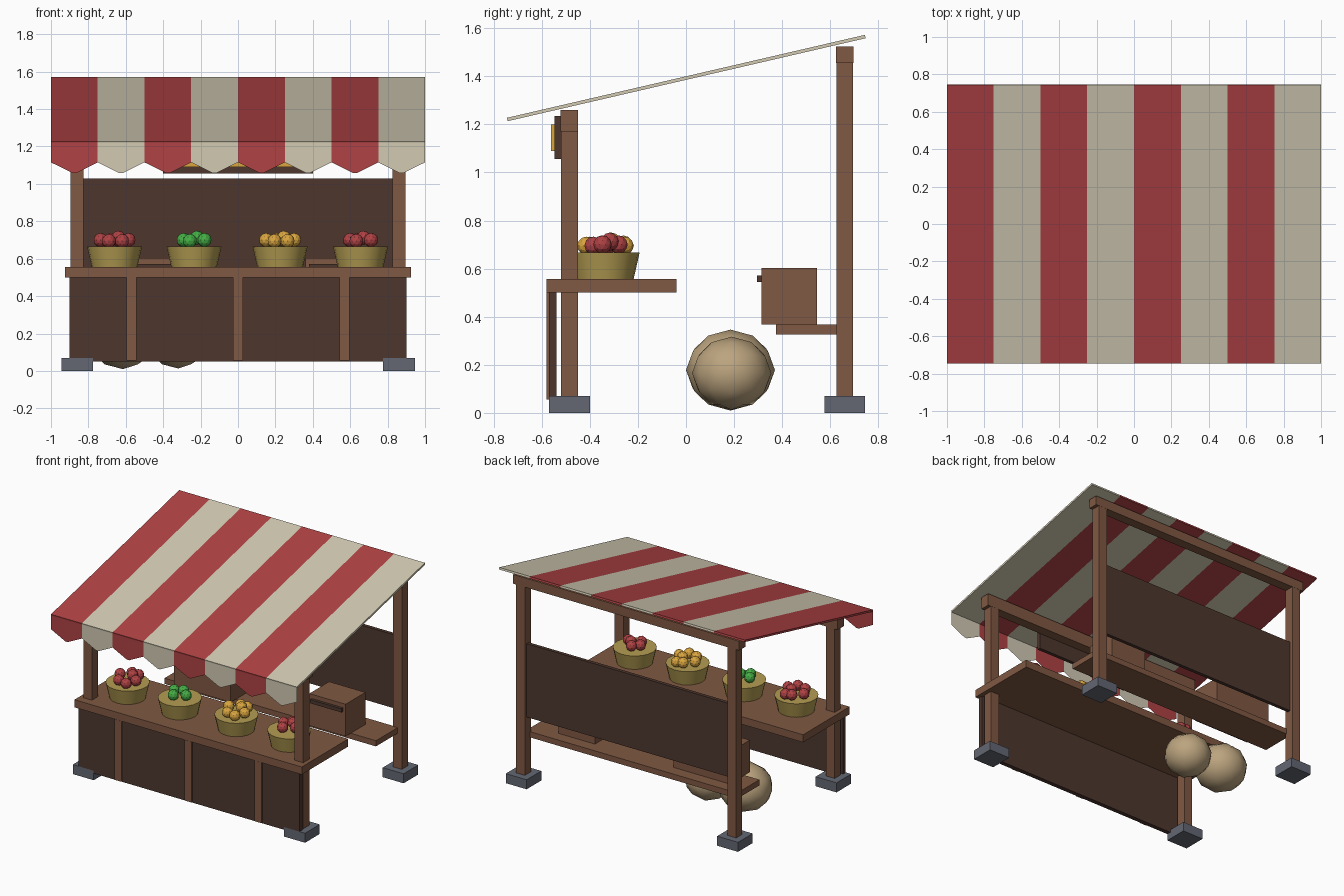
import bpy, bmesh, math
from mathutils import Matrix, Vector

if "Cube" in bpy.data.objects:
    bpy.data.objects.remove(bpy.data.objects["Cube"])


def material(name, rgb):
    m = bpy.data.materials.new(name)
    m.diffuse_color = (*rgb, 1)
    m.use_nodes = True
    m.node_tree.nodes["Principled BSDF"].inputs["Base Color"].default_value = m.diffuse_color
    return m


WOOD = material("wood", (0.215, 0.098, 0.055))
DARK = material("dark wood", (0.075, 0.037, 0.027))
STONE = material("stone", (0.125, 0.137, 0.17))
RED = material("red", (0.43, 0.054, 0.058))
CREAM = material("cream", (0.64, 0.59, 0.45))
WICKER = material("wicker", (0.46, 0.34, 0.085))
SACK = material("burlap", (0.50, 0.37, 0.21))
GREEN = material("green", (0.06, 0.42, 0.06))
ORANGE = material("orange", (0.70, 0.38, 0.05))


def finish(name, bm, *mats):
    bmesh.ops.recalc_face_normals(bm, faces=bm.faces)
    me = bpy.data.meshes.new(name)
    bm.to_mesh(me)
    bm.free()
    for m in mats:
        me.materials.append(m)
    ob = bpy.data.objects.new(name, me)
    bpy.context.collection.objects.link(ob)
    return ob


def smooth(ob, angle=40):
    bpy.ops.object.select_all(action='DESELECT')
    ob.select_set(True)
    bpy.context.view_layer.objects.active = ob
    bpy.ops.object.shade_smooth_by_angle(angle=math.radians(angle))


def box(name, x, y, z, mat):
    """Box from (min, max) pairs along each axis."""
    bm = bmesh.new()
    bmesh.ops.create_cube(bm, size=1)
    for v in bm.verts:
        v.co = Vector([r[0] if c < 0 else r[1] for c, r in zip(v.co, (x, y, z))])
    return finish(name, bm, mat)


def ball(name, loc, r, mat, squash=1.0):
    bm = bmesh.new()
    bmesh.ops.create_icosphere(bm, subdivisions=2, radius=r)
    bmesh.ops.scale(bm, vec=(1, 1, squash), verts=bm.verts)
    bmesh.ops.translate(bm, vec=loc, verts=bm.verts)
    return finish(name, bm, mat)


# Posts on stone feet, with a cross beam over each pair
for row, y, top in (("front", -0.485, 1.245), ("back", 0.66, 1.49)):
    for side, x in (("left", -0.86), ("right", 0.86)):
        box(f"{row}_{side}_foot", (x - .085, x + .085), (y - .085, y + .085), (0, .07), STONE)
        box(f"{row}_{side}_post", (x - .035, x + .035), (y - .035, y + .035), (.07, top), WOOD)
box("front_beam", (-.92, .92), (-.521, -.449), (1.17, 1.26), WOOD)
box("back_beam", (-.92, .92), (.624, .696), (1.455, 1.523), WOOD)

# Counter with its front panel and battens
box("counter_top", (-.925, .925), (-.58, -.04), (.50, .556), WOOD)
box("counter_panel", (-.90, .90), (-.57, -.538), (.05, .50), DARK)
for x in (-.57, 0, .57):
    box("counter_batten", (x - .027, x + .027), (-.581, -.565), (.055, .50), WOOD)

# Back wall and low shelf
box("back_panel", (-.825, .825), (.647, .673), (.49, 1.03), DARK)
box("back_shelf", (-.86, .86), (.375, .632), (.325, .367), WOOD)

# Crates standing on the shelf
for side, x0, x1 in (("left", -.74, -.28), ("right", .36, .655)):
    box(f"{side}_crate", (x0, x1), (.315, .545), (.367, .603), WOOD)
    box(f"{side}_crate_strip", (x0 + .02, x1 - .02), (.295, .32), (.545, .572), DARK)

# Hanging sign board with a plain plate
box("sign_board", (-.40, .40), (-.546, -.52), (1.055, 1.235), DARK)
box("sign_plate", (-.32, .32), (-.561, -.545), (1.09, 1.20), ORANGE)

# Sloping striped canopy
N = 8
W = 2 / N
bm = bmesh.new()
profile = [(-.742, 1.213), (.747, 1.558), (.744, 1.572), (-.745, 1.227)]
rings = [[bm.verts.new((-1 + W * i, y, z)) for y, z in profile] for i in range(N + 1)]
for i in range(N):
    for k in range(4):
        n = (k + 1) % 4
        f = bm.faces.new((rings[i][k], rings[i][n], rings[i + 1][n], rings[i + 1][k]))
        f.material_index = i % 2
bm.faces.new(rings[0]).material_index = 0
bm.faces.new(rings[N][::-1]).material_index = 1
finish("canopy", bm, RED, CREAM)

# Pointed valance flaps hanging from the canopy's front edge
bm = bmesh.new()
for i in range(N):
    x = -1 + W * i
    pts = [(x, 1.225), (x, 1.115), (x + W * .46, 1.058), (x + W * .54, 1.058),
           (x + W, 1.115), (x + W, 1.225)]
    f = bm.faces.new([bm.verts.new((px, -.743, pz)) for px, pz in pts])
    f.material_index = i % 2
finish("valance", bm, RED, CREAM)

# Baskets of fruit: offsets (x, y, height) for each fruit
SPREAD = [(-.075, .02, .70), (-.03, -.06, .695), (.02, .03, .712), (.075, -.01, .70),
          (-.02, .08, .70), (.04, -.075, .695), (.03, .085, .695)]
BASKETS = [(-.66, "red_fruit", RED, 7), (-.235, "green_fruit", GREEN, 4),
           (.225, "orange_fruit", ORANGE, 7), (.655, "red_fruit", RED, 5)]
BY = -.34
for x, fruit, mat, count in BASKETS:
    bm = bmesh.new()
    bmesh.ops.create_cone(bm, cap_ends=True, segments=20, radius1=.122, radius2=.147, depth=.11,
                          matrix=Matrix.Translation((x, BY, .611)))
    smooth(finish("basket", bm, WICKER))
    k = .75 if count < 6 else 1
    for dx, dy, z in SPREAD[:count]:
        ball(fruit, (x + dx * k, BY + dy * k, z), .038, mat)

# Sacks on the ground behind the counter
smooth(ball("large_sack", (-.615, .185, .178), .185, SACK, .91), 60)
smooth(ball("small_sack", (-.32, .19, .165), .165, SACK, .92), 60)
